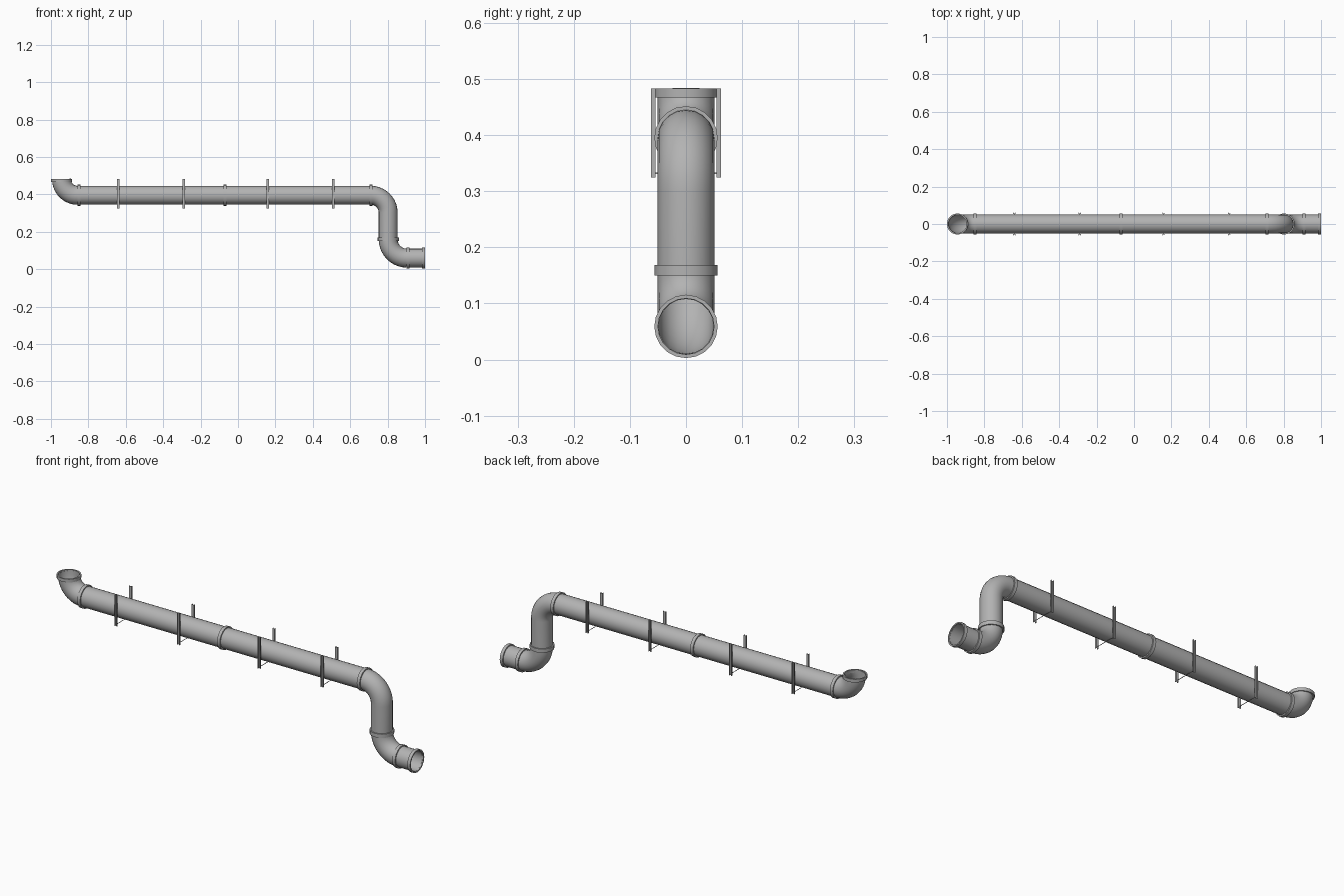
import bpy, bmesh, math
from mathutils import Vector

if "Cube" in bpy.data.objects:
    bpy.data.objects.remove(bpy.data.objects["Cube"], do_unlink=True)

SIDES = 20
PIPE_R, WALL = 0.0505, 0.0015
COLLAR_R = 0.0565
MAIN_Z, DROP_X, OUT_Z, INLET_X = 0.395, 0.803, 0.059, -0.9435

grey = bpy.data.materials.new("pipe grey")
grey.use_nodes = True
COLOR = (0.45, 0.45, 0.45, 1)
grey.diffuse_color = COLOR
grey.node_tree.nodes["Principled BSDF"].inputs["Base Color"].default_value = COLOR


def finish(name, bm, smooth=True):
    bmesh.ops.recalc_face_normals(bm, faces=bm.faces)
    mesh = bpy.data.meshes.new(name)
    bm.to_mesh(mesh)
    bm.free()
    mesh.materials.append(grey)
    obj = bpy.data.objects.new(name, mesh)
    bpy.context.collection.objects.link(obj)
    if smooth:
        bpy.ops.object.select_all(action="DESELECT")
        obj.select_set(True)
        bpy.context.view_layer.objects.active = obj
        bpy.ops.object.shade_smooth_by_angle(angle=math.radians(35))
    return obj


def tube(name, path, outer, inner):
    """Hollow tube swept along (x, z) points in the plane y = 0."""
    bm = bmesh.new()
    pts = [Vector((x, 0, z)) for x, z in path]
    side = Vector((0, 1, 0))
    shells = []
    for radius in (outer, inner):
        rings = []
        for i, p in enumerate(pts):
            tangent = (pts[min(i + 1, len(pts) - 1)] - pts[max(i - 1, 0)]).normalized()
            up = tangent.cross(side)
            angles = [2 * math.pi * k / SIDES for k in range(SIDES)]
            rings.append([bm.verts.new(p + radius * (side * math.cos(a) + up * math.sin(a)))
                          for a in angles])
        shells.append(rings)
    pairs = [(a, b) for rings in shells for a, b in zip(rings, rings[1:])]
    pairs += [(shells[0][end], shells[1][end]) for end in (0, -1)]
    for a, b in pairs:
        for k in range(SIDES):
            n = (k + 1) % SIDES
            bm.faces.new((a[k], a[n], b[n], b[k]))
    return finish(name, bm)


def arc(cx, cz, r, start, end, steps=10):
    angles = [math.radians(start + (end - start) * i / steps) for i in range(steps + 1)]
    return [(cx + r * math.cos(a), cz + r * math.sin(a)) for a in angles]


def pipe(name, path):
    return tube(name, path, PIPE_R, PIPE_R - WALL)


def collar(name, x, z, vertical=False, half=0.008):
    dx, dz = (0, half) if vertical else (half, 0)
    return tube(name, [(x - dx, z - dz), (x + dx, z + dz)], COLLAR_R, PIPE_R - 0.0005)


# Pipe runs and elbows
pipe("main_pipe", [(-0.85, MAIN_Z), (-0.07, MAIN_Z), (0.71, MAIN_Z)])
B = 0.085
pipe("inlet_elbow", arc(INLET_X + B, MAIN_Z + B, B, 180, 270) + [(-0.85, MAIN_Z)])
D = DROP_X - 0.71
pipe("drop_elbow", arc(0.71, MAIN_Z - D, D, 90, 0) + [(DROP_X, 0.16)])
E = 0.1
pipe("outlet_elbow", arc(DROP_X + E, OUT_Z + E, E, 180, 270))
pipe("outlet_pipe", [(DROP_X + E, OUT_Z), (0.995, OUT_Z)])

# Joint collars
for name, x in (("inlet_joint", -0.85), ("middle_joint", -0.07), ("drop_joint", 0.71)):
    collar(name, x, MAIN_Z)
collar("inlet_rim", INLET_X, 0.475, True)
collar("drop_collar", DROP_X, 0.159, True, 0.0095)
collar("outlet_joint", 0.908, OUT_Z)
collar("outlet_rim", 0.992, OUT_Z)


def add_box(bm, lo, hi):
    verts = bmesh.ops.create_cube(bm, size=1)["verts"]
    for v in verts:
        v.co = Vector([(a + b) / 2 + c * (b - a) for a, b, c in zip(lo, hi, v.co)])


# Hanger brackets: two open channels joined by a thin rod under the pipe
LOW, HIGH, HALF = 0.324, 0.483, 0.0065
for i, x in enumerate((-0.64, -0.29, 0.16, 0.51)):
    bm = bmesh.new()
    for s in (-1, 1):
        near, far = sorted((s * 0.0540, s * 0.0555))
        add_box(bm, (x - HALF, near, LOW), (x + HALF, far, HIGH))
        near, far = sorted((s * 0.0555, s * 0.0620))
        for e in (-1, 1):
            a, b = sorted((x + e * HALF, x + e * (HALF - 0.0015)))
            add_box(bm, (a, near, LOW), (b, far, HIGH))
    add_box(bm, (x - 0.001, -0.055, 0.331), (x + 0.001, 0.055, 0.333))
    finish(f"hanger_bracket_{i + 1}", bm, smooth=False)
